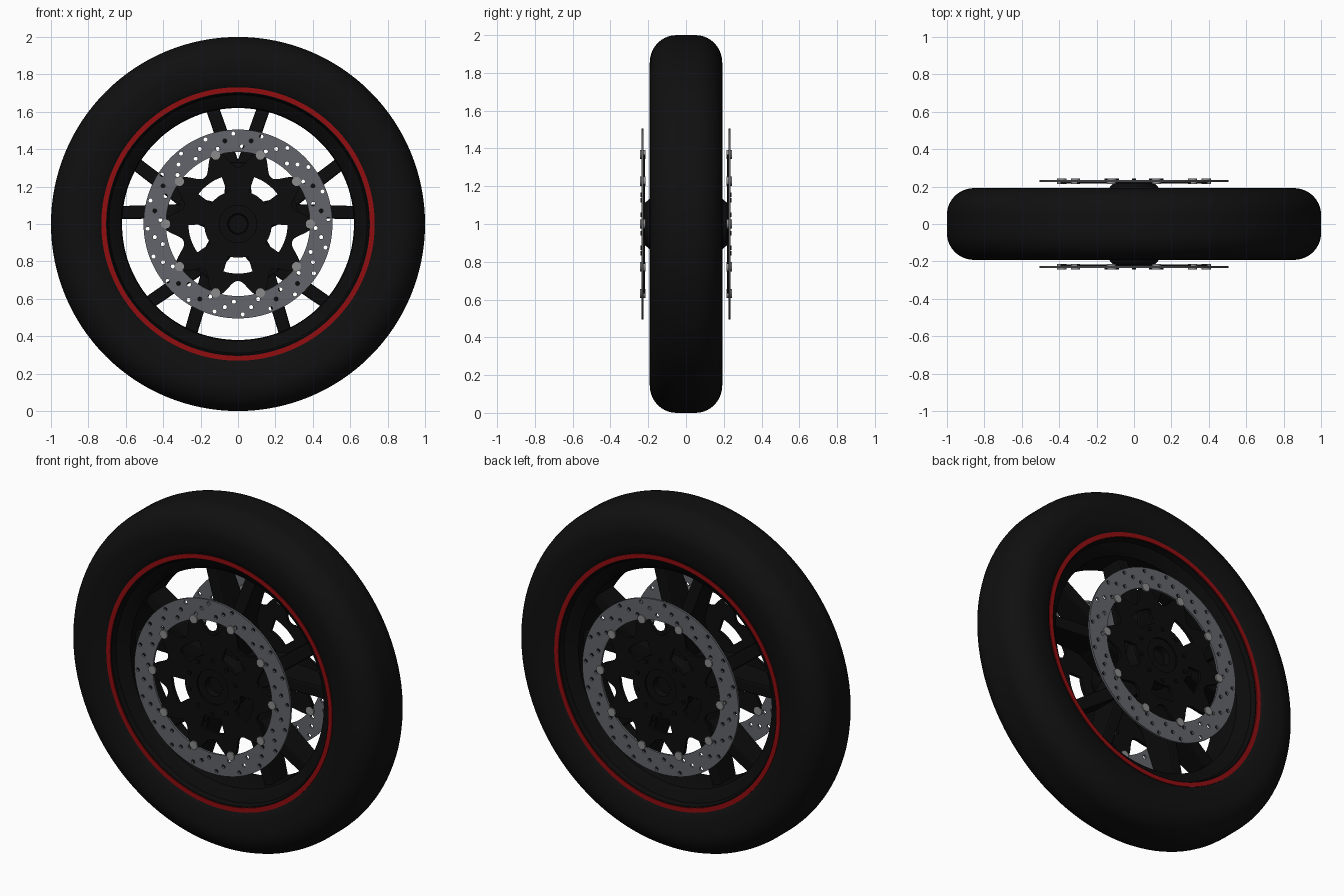
import bpy, bmesh
from math import pi, cos, sin, radians
from mathutils import Matrix, Vector

if "Cube" in bpy.data.objects:
    bpy.data.objects.remove(bpy.data.objects["Cube"])


def material(name, color):
    m = bpy.data.materials.new(name)
    m.use_nodes = True
    m.diffuse_color = (*color, 1)
    bsdf = m.node_tree.nodes["Principled BSDF"]
    bsdf.inputs["Base Color"].default_value = (*color, 1)
    bsdf.inputs["Roughness"].default_value = 0.6
    return m


rubber = material("black rubber", (0.005, 0.005, 0.005))
black = material("black metal", (0.0035, 0.0035, 0.0035))
red = material("red stripe", (0.28, 0.004, 0.005))
steel = material("brake steel", (0.125, 0.13, 0.145))
silver = material("bolt silver", (0.26, 0.26, 0.26))


# Every part is modelled around local z, then stood up on the wheel axis
def place(name, mesh, mat, smooth=True):
    obj = bpy.data.objects.new(name, mesh)
    bpy.context.collection.objects.link(obj)
    mesh.materials.clear()
    mesh.materials.append(mat)
    obj.rotation_euler = (pi / 2, 0, 0)
    obj.location = (0, 0, 1)
    if smooth:
        bpy.ops.object.select_all(action='DESELECT')
        obj.select_set(True)
        bpy.context.view_layer.objects.active = obj
        bpy.ops.object.shade_smooth_by_angle(angle=radians(35))
    return obj


def from_bmesh(name, bm, mat, smooth=True):
    bmesh.ops.recalc_face_normals(bm, faces=bm.faces)
    mesh = bpy.data.meshes.new(name)
    bm.to_mesh(mesh)
    bm.free()
    return place(name, mesh, mat, smooth)


def polar(r, a, z=0.0):
    return Vector((r * cos(a), r * sin(a), z))


# Revolve a closed profile of (radius, height) points
def lathe(name, profile, mat, steps=128):
    bm = bmesh.new()
    rings = [[bm.verts.new(polar(r, 2 * pi * i / steps, z)) for r, z in profile]
             for i in range(steps)]
    n = len(profile)
    for i in range(steps):
        a, b = rings[i], rings[(i + 1) % steps]
        for j in range(n):
            k = (j + 1) % n
            bm.faces.new((a[j], b[j], b[k], a[k]))
    bmesh.ops.remove_doubles(bm, verts=bm.verts, dist=1e-5)
    return from_bmesh(name, bm, mat)


def mirrored(half):
    return half + [(r, -z) for r, z in reversed(half)]


# Flat plate with holes, from outline loops
def plate(name, loops, thickness, z, mat):
    curve = bpy.data.curves.new(name, 'CURVE')
    curve.dimensions = '2D'
    curve.fill_mode = 'BOTH'
    curve.extrude = thickness / 2
    for loop in loops:
        s = curve.splines.new('POLY')
        s.points.add(len(loop) - 1)
        for p, v in zip(s.points, loop):
            p.co = (v.x, v.y, 0, 1)
        s.use_cyclic_u = True
    tmp = bpy.data.objects.new("temp", curve)
    bpy.context.collection.objects.link(tmp)
    deps = bpy.context.evaluated_depsgraph_get()
    mesh = bpy.data.meshes.new_from_object(tmp.evaluated_get(deps))
    bpy.data.objects.remove(tmp)
    mesh.transform(Matrix.Translation((0, 0, z)))
    return place(name, mesh, mat, False)


def circle(r, steps, center=Vector((0, 0, 0))):
    return [center + polar(r, 2 * pi * i / steps) for i in range(steps)]


def bolts(name, ring, count, offset, radius, depth, z, mat, sides=12):
    bm = bmesh.new()
    for i in range(count):
        pos = polar(ring, offset + 2 * pi * i / count, z)
        bmesh.ops.create_cone(bm, cap_ends=True, segments=sides, radius1=radius,
                              radius2=radius, depth=depth,
                              matrix=Matrix.Translation(pos))
    return from_bmesh(name, bm, mat)


# Tire with rounded shoulders
shoulder = [(0.855 + 0.145 * sin(t), 0.05 + 0.142 * cos(t))
            for t in [pi / 2 * i / 10 for i in range(11)]]
tire_half = [(0.70, 0.14), (0.728, 0.168), (0.76, 0.18), (0.80, 0.188)] + shoulder
lathe("tire", mirrored(tire_half), rubber)

# Rim barrel with stepped flanges
lathe("rim", mirrored([(0.62, 0.06), (0.625, 0.10), (0.65, 0.12), (0.69, 0.14),
                       (0.70, 0.168), (0.73, 0.168), (0.74, 0.12)]), black)

# Hub with chamfered ends and a shallow bore
lathe("hub", mirrored([(0, 0.19), (0.05, 0.19), (0.055, 0.226), (0.105, 0.226),
                       (0.135, 0.19), (0.15, 0.12)]), black, 64)

# Five forked spokes: one trunk and two splayed arms each
bm = bmesh.new()


def beam(start, end, w0, w1, d0, d1):
    side = Vector((start.y - end.y, end.x - start.x, 0)).normalized()
    up = Vector((0, 0, 1))
    ends = [[bm.verts.new(p + side * sx * w / 2 + up * sz * d / 2)
             for sx, sz in ((-1, -1), (1, -1), (1, 1), (-1, 1))]
            for p, w, d in ((start, w0, d0), (end, w1, d1))]
    bm.faces.new(ends[0])
    bm.faces.new(ends[1])
    for i in range(4):
        j = (i + 1) % 4
        bm.faces.new((ends[0][i], ends[0][j], ends[1][j], ends[1][i]))


for i in range(5):
    a = pi / 2 + 2 * pi * i / 5
    beam(polar(0.10, a), polar(0.33, a), 0.16, 0.11, 0.24, 0.19)
    for s in (-1, 1):
        beam(polar(0.27, a + s * 0.05), polar(0.635, a + s * radians(12.5)),
             0.075, 0.07, 0.19, 0.13)
bmesh.ops.recalc_face_normals(bm, faces=bm.faces)
spokes = from_bmesh("spokes", bm, black, False)
bevel = spokes.modifiers.new("soft edges", 'BEVEL')
bevel.width = 0.01
bevel.segments = 2

# Outline of the disc carrier: ten lobes that reach the bolts
lobes = []
for i in range(240):
    t = 2 * pi * i / 240
    lobes.append(polar(0.305 + 0.10 * ((1 + cos(10 * t)) / 2) ** 1.2, t))

# Carrier windows between the spokes
windows = []
for i in range(5):
    mid = radians(54) + 2 * pi * i / 5
    sweep = [mid + radians(-17 + 34 * j / 8) for j in range(9)]
    windows.append([polar(0.265, t) for t in sweep]
                   + [polar(0.18, t) for t in reversed(sweep)])

# Brake disc drillings in slanted rows of three
drillings = [circle(0.011, 10, polar(0.484 - 0.034 * k, radians(18 * i + 6 * k + 3)))
             for i in range(20) for k in range(3)]

# Brake set on both sides
for side, s in (("front", 1), ("back", -1)):
    lathe(side + "_rim_stripe", [(0.705, s * 0.16), (0.705, s * 0.174),
                                 (0.731, s * 0.174), (0.731, s * 0.16)], red)
    plate(side + "_brake_disc", [circle(0.505, 128), circle(0.385, 96)] + drillings,
          0.012, s * 0.23, steel)
    plate(side + "_disc_carrier", [lobes, circle(0.10, 48)] + windows,
          0.018, s * 0.226, black)
    bolts(side + "_disc_bolts", 0.387, 10, 0, 0.025, 0.028, s * 0.229, silver)
    bolts(side + "_hub_bolts", 0.155, 10, radians(18), 0.012, 0.012,
          s * 0.236, black, 6)
